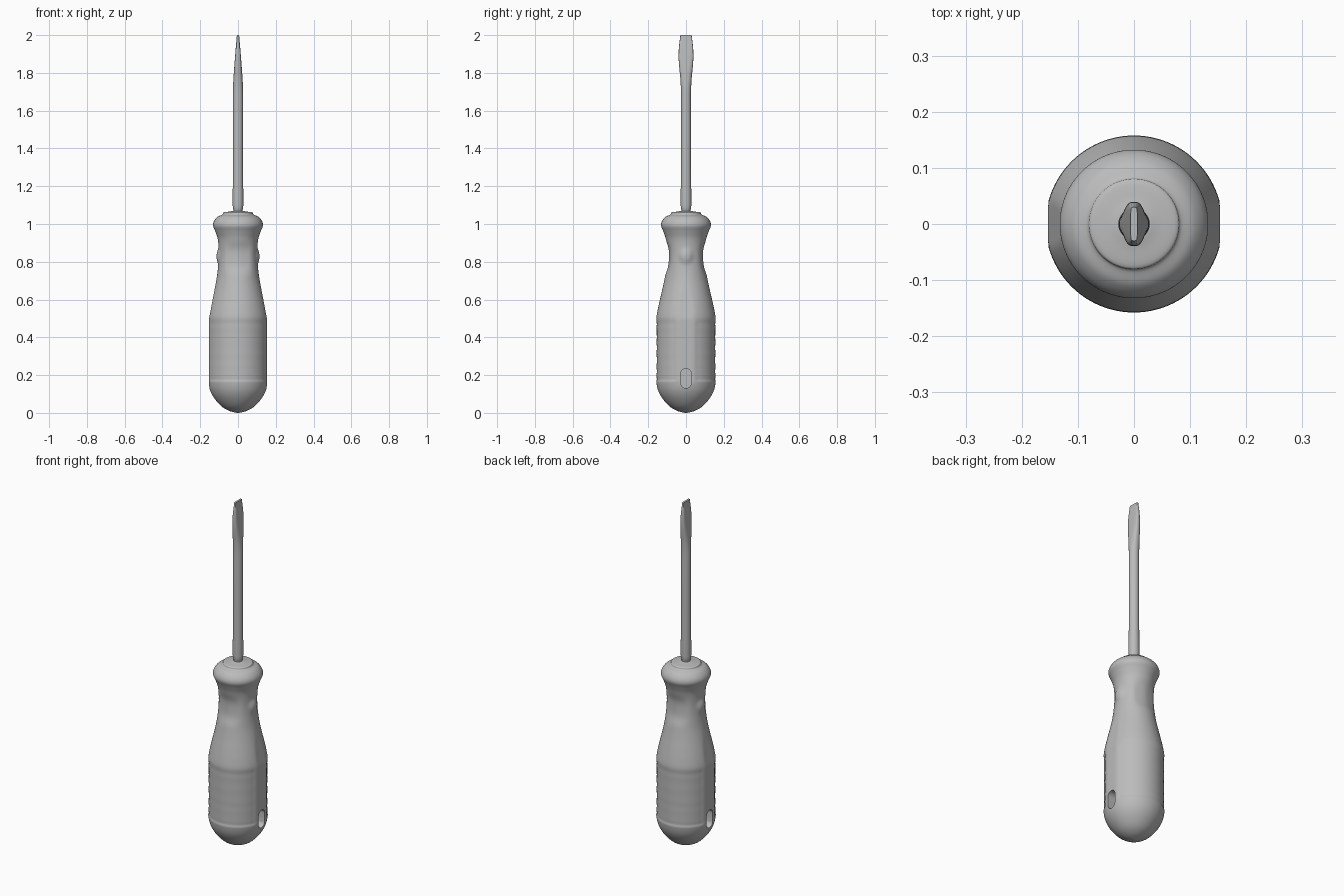
import bpy, bmesh
from math import sin, cos, pi, exp, radians, copysign

cube = bpy.data.objects.get("Cube")
if cube:
    bpy.data.objects.remove(cube, do_unlink=True)

grey = bpy.data.materials.new("plain_grey")
grey.use_nodes = True
grey.diffuse_color = (0.5, 0.5, 0.5, 1)
grey.node_tree.nodes["Principled BSDF"].inputs["Base Color"].default_value = (0.5, 0.5, 0.5, 1)


def loft(name, rows, count, point):
    """Stack closed rings, one per row, and cap both ends."""
    bm = bmesh.new()
    rings = [[bm.verts.new(point(row, 2 * pi * i / count)) for i in range(count)] for row in rows]
    for low, high in zip(rings, rings[1:]):
        for i in range(count):
            j = (i + 1) % count
            bm.faces.new((low[i], low[j], high[j], high[i]))
    bm.faces.new(rings[0][::-1])
    bm.faces.new(rings[-1])
    mesh = bpy.data.meshes.new(name)
    bm.to_mesh(mesh)
    bm.free()
    obj = bpy.data.objects.new(name, mesh)
    bpy.context.collection.objects.link(obj)
    mesh.materials.append(grey)
    return obj


def smooth(obj, angle):
    bpy.ops.object.select_all(action="DESELECT")
    obj.select_set(True)
    bpy.context.view_layer.objects.active = obj
    bpy.ops.object.shade_smooth_by_angle(angle=radians(angle))


def refine(rows, steps):
    """Catmull-Rom interpolation between profile rows."""
    out = []
    for i in range(len(rows) - 1):
        a, b, c, d = (rows[max(0, min(len(rows) - 1, i + k))] for k in (-1, 0, 1, 2))
        for s in range(steps):
            t = s / steps
            out.append([q + 0.5 * t * (r - p + t * (2 * p - 5 * q + 4 * r - w + t * (3 * (q - r) + w - p)))
                        for p, q, r, w in zip(a, b, c, d)])
    return out + [list(rows[-1])]


# Handle: turned profile (radius, height) with side flats, thumb dents and nubs
profile = [(0.004, 0), (0.045, 0.01), (0.085, 0.033), (0.122, 0.073), (0.146, 0.115),
           (0.157, 0.16), (0.157, 0.2), (0.157, 0.32), (0.157, 0.44), (0.157, 0.5),
           (0.15, 0.545), (0.138, 0.6), (0.124, 0.66), (0.112, 0.72), (0.104, 0.79),
           (0.102, 0.86), (0.107, 0.92), (0.12, 0.96), (0.132, 0.99), (0.127, 1.015),
           (0.108, 1.038), (0.083, 1.05), (0.077, 1.061), (0.045, 1.066), (0.03, 1.069)]


def handle_point(row, a):
    r, z = row
    # Grip panels on front and back, slightly sunk with faint ribs
    if 0.17 < z < 0.49 and abs(sin(a)) > 0.35:
        r -= 0.002 + 0.0008 * sin(z * 150)
    x, y = r * cos(a), r * sin(a)
    # Flat strips down both sides
    if z < 0.7:
        limit = 0.153 - max(0, z - 0.5) * 0.19
        x = max(-limit, min(limit, x))
    # Thumb dents on front and back of the neck
    depth = 0.012 * exp(-((z - 0.82) / 0.075) ** 4 - (x / 0.062) ** 4)
    y -= copysign(depth, y) if abs(y) > depth else 0
    # Round nubs on both sides of the neck
    x += copysign(0.011 * exp(-(((z - 0.83) / 0.034) ** 2 + (y / 0.034) ** 2) ** 2), x)
    return x, y, z


handle = loft("handle", refine(profile, 5), 96, handle_point)

# Blind slots near the butt on both sides
for side in (-1, 1):
    def slot_point(depth, a):
        y = 0.028 * cos(a)
        z = 0.183 + 0.028 * sin(a) + copysign(0.024, sin(a))
        return side * depth, y, z

    cutter = loft("slot_cutter", (0.105, 0.2), 32, slot_point)
    cutter.hide_render = True
    bm = bmesh.new()
    bm.from_mesh(cutter.data)
    bmesh.ops.recalc_face_normals(bm, faces=bm.faces)
    bm.to_mesh(cutter.data)
    bm.free()
    cut = handle.modifiers.new("slot", "BOOLEAN")
    cut.operation = "DIFFERENCE"
    cut.solver = "EXACT"
    cut.object = cutter
    bpy.context.view_layer.objects.active = handle
    bpy.ops.object.modifier_apply(modifier=cut.name)
    bpy.data.objects.remove(cutter, do_unlink=True)
smooth(handle, 40)

# Shaft and flat blade: (half thickness, half width, height, squareness)
blade = [(0.023, 0.023, 1.04, 1), (0.023, 0.023, 1.075, 1), (0.028, 0.028, 1.1, 1),
         (0.027, 0.027, 1.3, 1), (0.027, 0.027, 1.55, 1), (0.027, 0.027, 1.7, 1),
         (0.024, 0.03, 1.77, 0.85), (0.02, 0.036, 1.83, 0.7), (0.016, 0.039, 1.88, 0.55),
         (0.012, 0.038, 1.93, 0.45), (0.008, 0.033, 1.975, 0.4), (0.006, 0.03, 2, 0.4)]


def blade_point(row, a):
    hx, hy, z, power = row
    bend = lambda v: copysign(abs(v) ** power, v)
    return hx * bend(cos(a)), hy * bend(sin(a)), z


shaft = loft("shaft_and_blade", refine(blade, 4), 32, blade_point)
smooth(shaft, 40)
